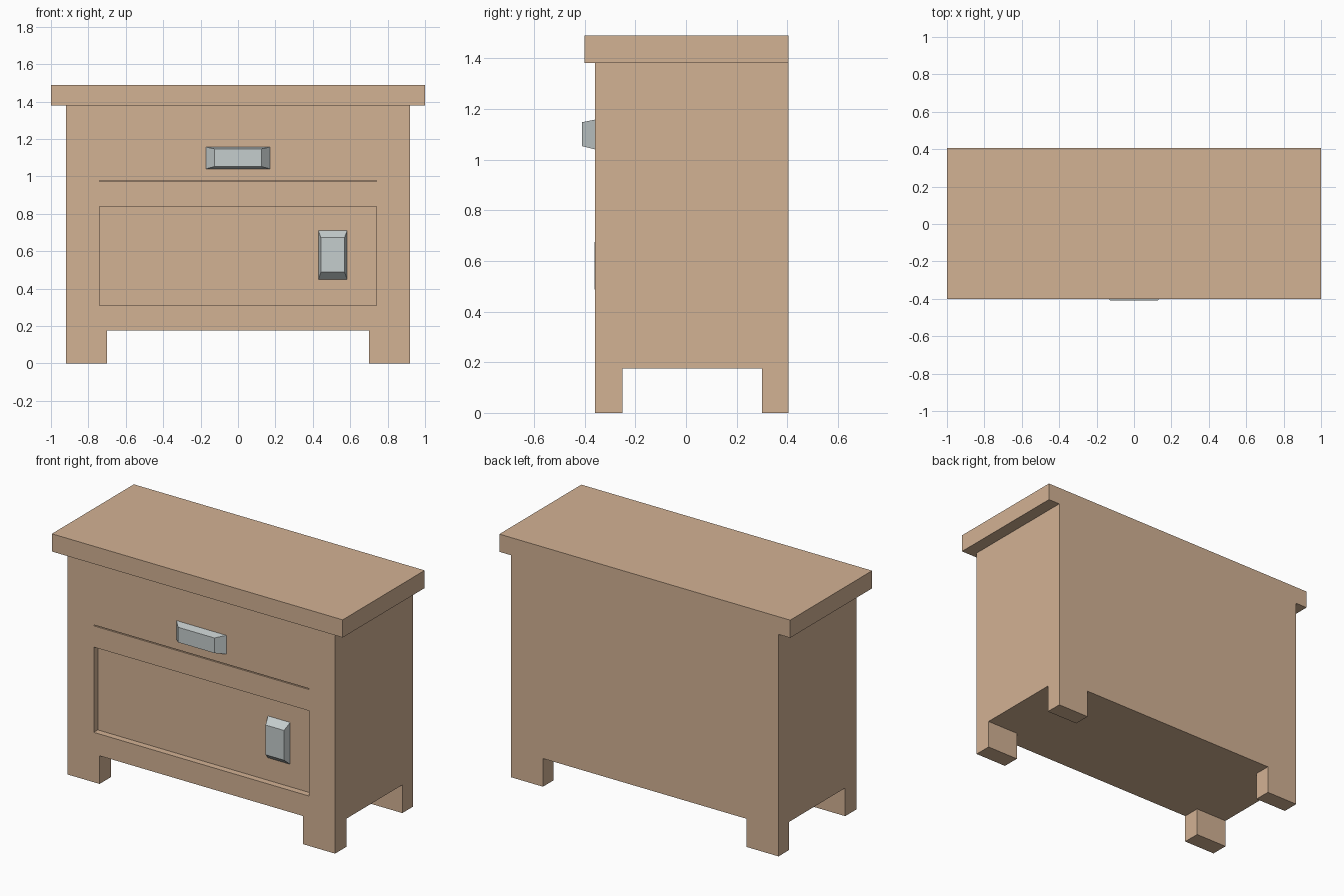
import bpy, bmesh

if "Cube" in bpy.data.objects:
    bpy.data.objects.remove(bpy.data.objects["Cube"])


def material(name, color):
    m = bpy.data.materials.new(name)
    m.diffuse_color = (*color, 1)
    m.use_nodes = True
    m.node_tree.nodes["Principled BSDF"].inputs["Base Color"].default_value = m.diffuse_color
    return m


WOOD = material("wood", (0.65, 0.445, 0.296))
METAL = material("metal", (0.56, 0.61, 0.61))


def make_object(name, bm, mat=None):
    bmesh.ops.recalc_face_normals(bm, faces=bm.faces[:])
    mesh = bpy.data.meshes.new(name)
    bm.to_mesh(mesh)
    bm.free()
    if mat:
        mesh.materials.append(mat)
    ob = bpy.data.objects.new(name, mesh)
    bpy.context.collection.objects.link(ob)
    return ob


def box(name, x, y, z, mat=WOOD):
    """Box from (min, max) ranges on each axis."""
    bm = bmesh.new()
    bmesh.ops.create_cube(bm, size=1)
    for v in bm.verts:
        v.co = [r[0] if c < 0 else r[1] for c, r in zip(v.co, (x, y, z))]
    return make_object(name, bm, mat)


def handle(name, base, face, y_back, y_front):
    """Tapered block; base and face are (x0, x1, z0, z1) rectangles."""
    bm = bmesh.new()
    bmesh.ops.create_cube(bm, size=1)
    for v in bm.verts:
        front = v.co.y < 0
        x0, x1, z0, z1 = face if front else base
        v.co = (x0 if v.co.x < 0 else x1,
                y_front if front else y_back,
                z0 if v.co.z < 0 else z1)
    return make_object(name, bm, METAL)


def carve(target, cutter):
    mod = target.modifiers.new("carve", 'BOOLEAN')
    mod.operation = 'DIFFERENCE'
    mod.solver = 'EXACT'
    mod.object = cutter
    bpy.context.view_layer.objects.active = target
    bpy.ops.object.modifier_apply(modifier=mod.name)
    bpy.data.objects.remove(cutter, do_unlink=True)


FRONT, BACK = -0.36, 0.405
PANEL = -0.32

# Table top, overhanging the front and sides and flush at the back
box("top", (-1, 1), (-0.4, BACK), (1.38, 1.49))

# Cabinet body, carved to leave four corner feet
body = box("body", (-0.92, 0.92), (FRONT, BACK), (0, 1.38))
carve(body, box("foot_gap_front", (-0.70, 0.70), (-1, 1), (-0.5, 0.175)))
carve(body, box("foot_gap_side", (-2, 2), (-0.25, 0.30), (-0.5, 0.175)))

# Recessed door panel and the thin gap under the drawer
carve(body, box("door_recess", (-0.74, 0.74), (-1, PANEL), (0.31, 0.84)))
carve(body, box("drawer_gap", (-0.74, 0.74), (-1, FRONT + 0.01), (0.972, 0.978)))

# Handles
handle("drawer_handle", (-0.172, 0.172, 1.04, 1.157),
       (-0.125, 0.125, 1.053, 1.147), FRONT, -0.41)
handle("door_handle", (0.43, 0.583, 0.45, 0.71),
       (0.443, 0.57, 0.488, 0.673), PANEL, -0.362)
